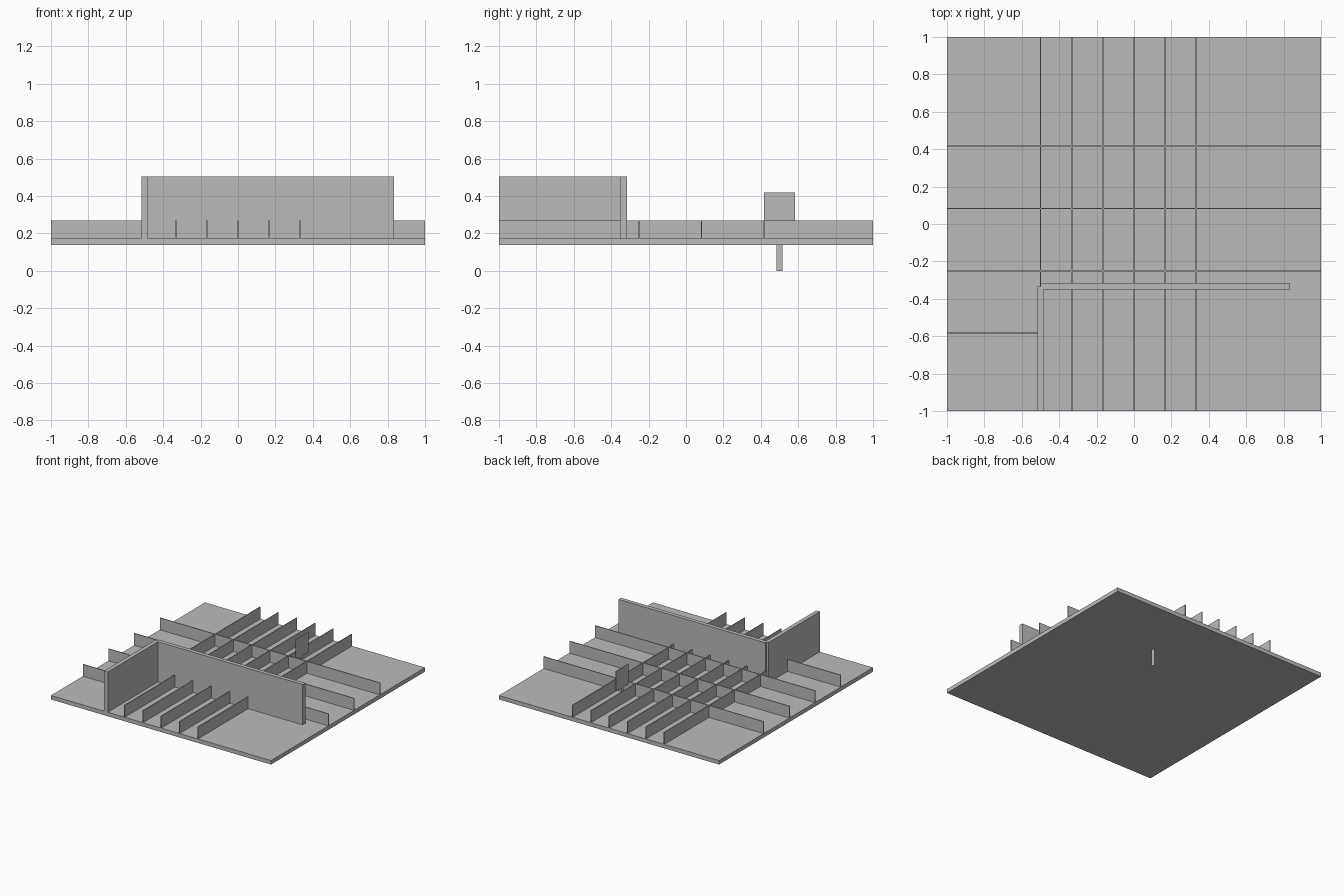
import bpy
import bmesh

if "Cube" in bpy.data.objects:
    bpy.data.objects.remove(bpy.data.objects["Cube"], do_unlink=True)

# One plain grey for everything
grey = bpy.data.materials.new("plain_grey")
grey.use_nodes = True
GREY = (0.5, 0.5, 0.5, 1.0)
grey.diffuse_color = GREY
grey.node_tree.nodes["Principled BSDF"].inputs["Base Color"].default_value = GREY


def finish(name, bm):
    mesh = bpy.data.meshes.new(name)
    bm.to_mesh(mesh)
    bm.free()
    mesh.materials.append(grey)
    obj = bpy.data.objects.new(name, mesh)
    bpy.context.collection.objects.link(obj)
    return obj


def box(name, x, y, z):
    """Box from (min, max) pairs along each axis."""
    bm = bmesh.new()
    bmesh.ops.create_cube(bm, size=1)
    for v in bm.verts:
        for i, (lo, hi) in enumerate((x, y, z)):
            v.co[i] = hi if v.co[i] > 0 else lo
    return finish(name, bm)


BASE_Z, FLOOR_Z, RIB_Z, WALL_Z = 0.139, 0.172, 0.27, 0.503
RIB = 0.0035          # half thickness of a rib
WALL = 0.0167         # half thickness of a wall
CORNER_X, CORNER_Y = -0.5, -0.333

# Base slab
box("base_slab", (-1, 1), (-1, 1), (BASE_Z, FLOOR_Z))

# L-shaped pair of tall walls
box("side_wall", (CORNER_X - WALL, CORNER_X + WALL), (-1, CORNER_Y), (FLOOR_Z, WALL_Z))
box("cross_wall", (CORNER_X, 0.833), (CORNER_Y - WALL, CORNER_Y + WALL), (FLOOR_Z, WALL_Z))

# Ribs running front to back; the first stops at the wall corner
for i in range(6):
    x = CORNER_X + i / 6
    start = CORNER_Y if i == 0 else -1
    box(f"long_rib_{i + 1}", (x - RIB, x + RIB), (start, 1), (FLOOR_Z, RIB_Z))

# Ribs running side to side; the front one stops at the side wall
for i in range(4):
    y = 0.4167 - i / 3
    end = CORNER_X if i == 3 else 1
    box(f"cross_rib_{i + 1}", (-1, end), (y - RIB, y + RIB), (FLOOR_Z, RIB_Z))

# Thin sign: square panel on a narrow post that passes through the slab
SIGN_X = 0.23
box("sign_panel", (SIGN_X - 0.001, SIGN_X + 0.001), (0.4167, 0.5833), (0.25, 0.418))
box("sign_post", (SIGN_X - 0.001, SIGN_X + 0.001), (0.483, 0.517), (0, 0.25))
